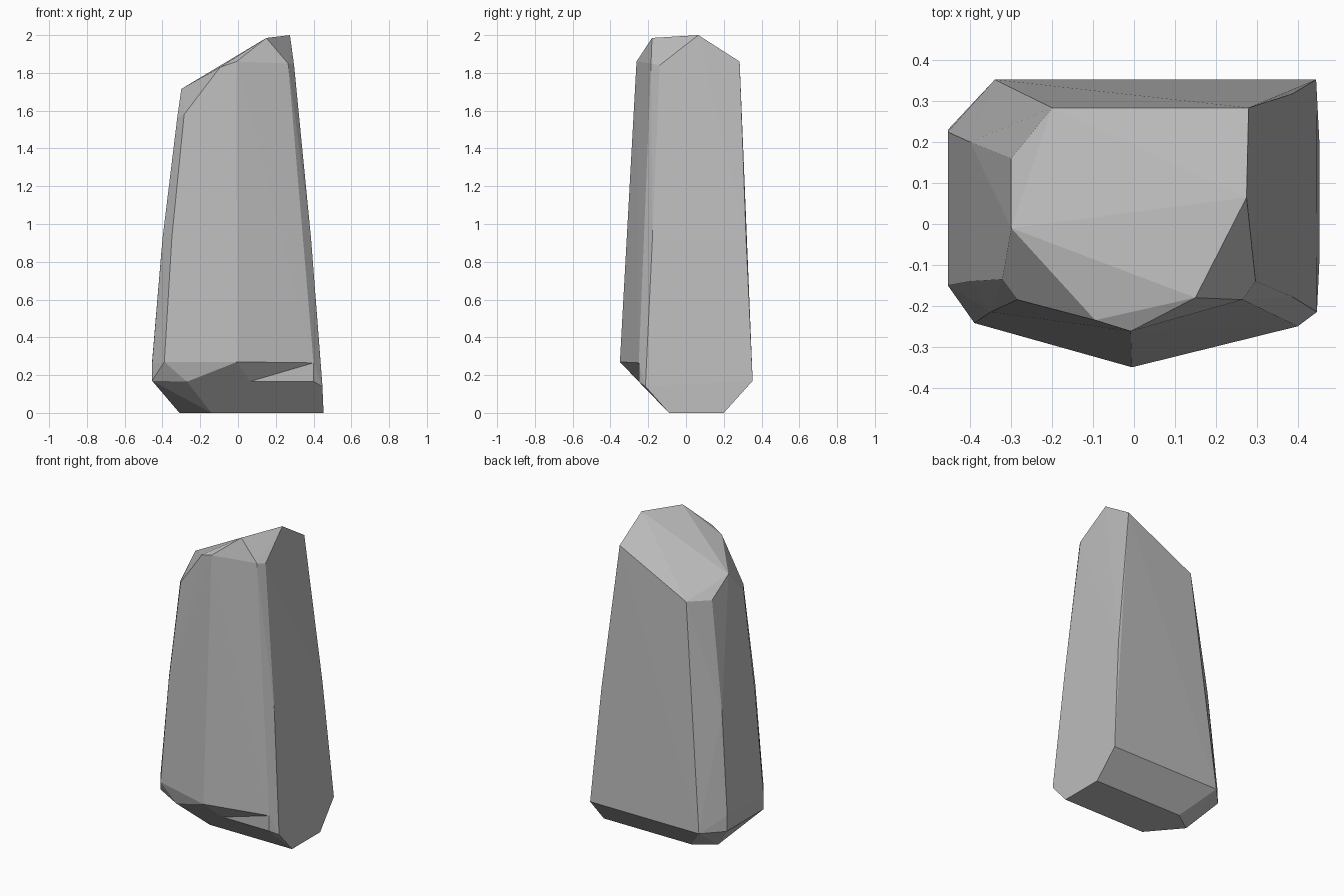
import bpy, bmesh
from mathutils import Vector

if "Cube" in bpy.data.objects:
    bpy.data.objects.remove(bpy.data.objects["Cube"])


def hull(name, points):
    """Faceted solid wrapped around a set of corner points."""
    bm = bmesh.new()
    for p in points:
        bm.verts.new(p)
    res = bmesh.ops.convex_hull(bm, input=bm.verts)
    spare = [g for g in set(res["geom_interior"]) | set(res["geom_unused"])
             if isinstance(g, bmesh.types.BMVert)]
    bmesh.ops.delete(bm, geom=spare, context="VERTS")
    bmesh.ops.dissolve_limit(bm, angle_limit=0.02, verts=bm.verts, edges=bm.edges)
    bmesh.ops.recalc_face_normals(bm, faces=bm.faces)
    me = bpy.data.meshes.new(name)
    bm.to_mesh(me)
    bm.free()
    ob = bpy.data.objects.new(name, me)
    bpy.context.collection.objects.link(ob)
    return ob


# Small footprint under the chipped base
foot = [(.453, .2, 0), (.453, -.09, 0), (-.14, -.09, 0), (-.31, .11, 0), (-.18, .2, 0)]
# Widest girth, just above the ground
girth = [(.445, .353, .17), (-.34, .353, .17), (-.455, .23, .17), (-.455, -.15, .17),
         (-.27, -.25, .165), (.4, -.25, .165), (.447, -.215, .14),
         (-.455, .225, .27), (-.455, -.15, .26), (-.39, -.242, .27),
         (-.005, -.35, .27), (.4, -.25, .265)]
# Slight swell at mid height
waist = [(.387, .318, .92), (.387, -.178, .92), (-.4, .2, .92), (-.4, -.14, .92),
         (-.35, -.215, .93)]
# Slanted, broken crown
crown = [(.28, .284, 1.86), (.275, .065, 2), (.15, -.18, 1.985), (.265, -.185, 1.85),
         (.297, -.14, 1.84), (-.008, -.262, 1.86), (-.095, -.235, 1.83),
         (-.3, -.01, 1.715), (-.3, .16, 1.61), (-.2, .284, 1.62),
         (-.285, -.185, 1.58), (-.322, -.135, 1.56)]
stone = hull("standing_stone", foot + girth + waist + crown)

# Dark grey rock
rock = bpy.data.materials.new("dark_rock")
rock.diffuse_color = (.5, .5, .5, 1)
rock.use_nodes = True
rock.node_tree.nodes["Principled BSDF"].inputs["Base Color"].default_value = rock.diffuse_color
stone.data.materials.append(rock)

# Shallow chip under the front right edge
a, b, d = Vector((-.005, -.35, .27)), Vector((.4, -.25, .265)), Vector((.06, -.25, .165))
out = (a - (b + d) / 2) * 2
b2, d2 = b + (b - d) * .5, d - (b - d) * .5
down = Vector((0, 0, -.3))
chip = hull("chip_cutter", [b2, d2, b2 + down, d2 + down, b2 + out, d2 + out])
chip.data.materials.append(rock)
chip.hide_render = True
chip.hide_viewport = True
cut = stone.modifiers.new("chip", "BOOLEAN")
cut.operation = "DIFFERENCE"
cut.solver = "EXACT"
cut.object = chip
